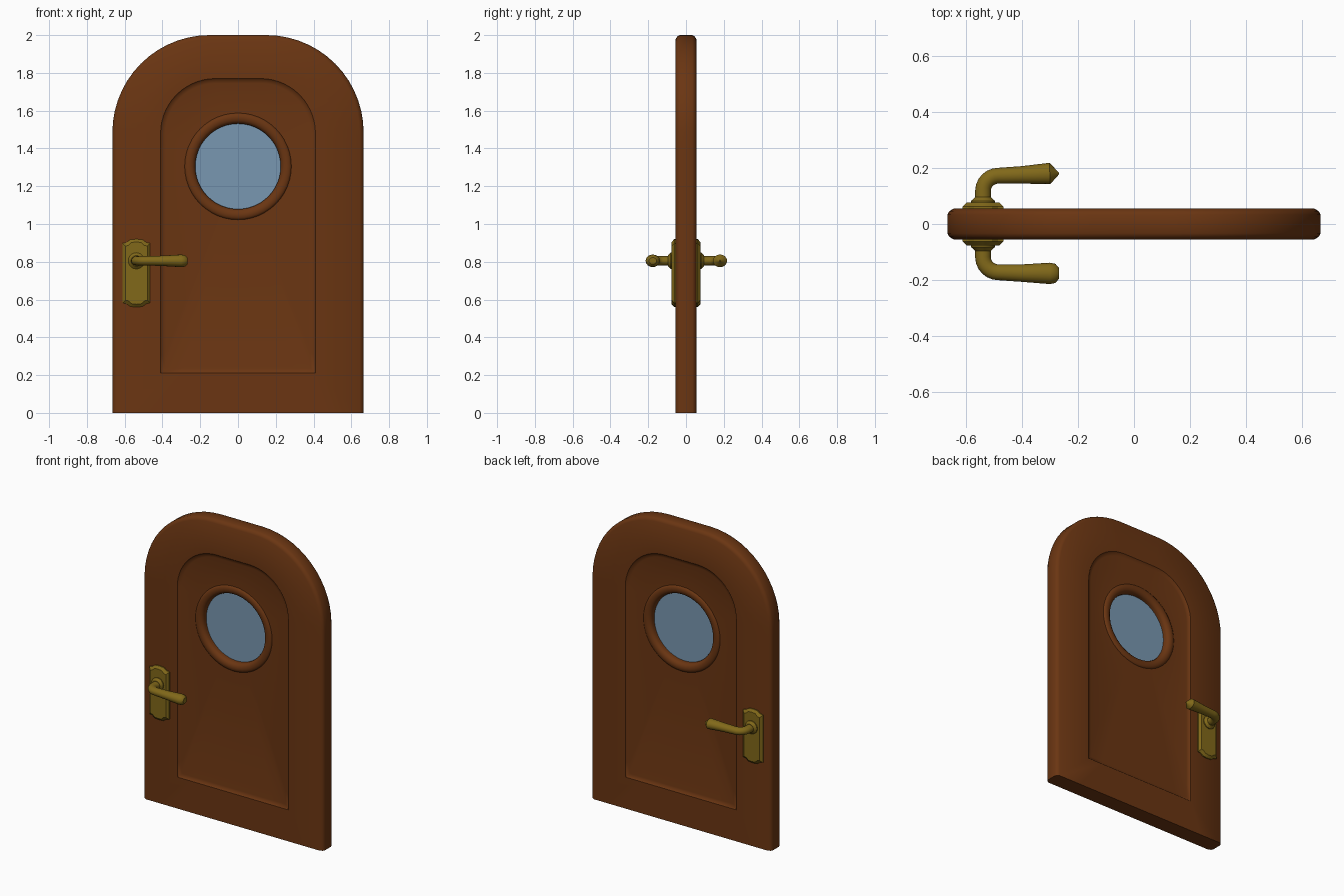
import bpy, bmesh, math
from mathutils import Vector

if "Cube" in bpy.data.objects:
    bpy.data.objects.remove(bpy.data.objects["Cube"])


def material(name, rgb):
    m = bpy.data.materials.new(name)
    m.diffuse_color = (*rgb, 1)
    m.use_nodes = True
    m.node_tree.nodes["Principled BSDF"].inputs["Base Color"].default_value = m.diffuse_color
    return m


WOOD = material("brown wood", (0.145, 0.036, 0.006))
BRASS = material("aged brass", (0.22, 0.14, 0.01))
GLASS = material("blue grey glass", (0.19, 0.31, 0.44))


def loft(name, rings, mat, closed=False, angle=35):
    """Skin equal-length rings of points; cap the ends or close into a loop."""
    bm = bmesh.new()
    loops = [[bm.verts.new(p) for p in r] for r in rings]
    n = len(loops[0])
    pairs = list(zip(loops, loops[1:]))
    if closed:
        pairs.append((loops[-1], loops[0]))
    for a, b in pairs:
        for i in range(n):
            j = (i + 1) % n
            bm.faces.new((a[i], a[j], b[j], b[i]))
    if not closed:
        bm.faces.new(loops[0])
        bm.faces.new(loops[-1])
    bmesh.ops.recalc_face_normals(bm, faces=bm.faces)
    me = bpy.data.meshes.new(name)
    bm.to_mesh(me)
    bm.free()
    ob = bpy.data.objects.new(name, me)
    bpy.context.collection.objects.link(ob)
    me.materials.append(mat)
    bpy.context.view_layer.objects.active = ob
    ob.select_set(True)
    bpy.ops.object.shade_smooth_by_angle(angle=math.radians(angle))
    ob.select_set(False)
    return ob


def arch(w, bottom, top, r, y):
    """Outline with straight sides and rounded upper corners."""
    def line(a, b, n):
        return [(a[0] + (b[0] - a[0]) * i / n, a[1] + (b[1] - a[1]) * i / n) for i in range(n)]
    spring = top - r
    pts = line((-w, bottom), (w, bottom), 8) + line((w, bottom), (w, spring), 14)
    corner = [(w - r + r * math.cos(t), spring + r * math.sin(t))
              for t in (math.pi / 2 * i / 14 for i in range(15))]
    pts += corner + [(0, top)] + [(-x, z) for x, z in reversed(corner)]
    pts += line((-w, spring), (-w, bottom), 14)[1:]
    return [Vector((x, y, z)) for x, z in pts]


WIN = 1.305


def circle_like(outline, r, y):
    """Circle around the window centre, matched to an outline by angle."""
    out = []
    for p in outline:
        t = math.atan2(p.z - WIN, p.x)
        out.append(Vector((r * math.cos(t), y, WIN + r * math.sin(t))))
    return out


def half_door(s):
    """Rings from the outer edge to the window opening on one face."""
    inner = arch(0.384, 0.236, 1.745, 0.265, 0.043 * s)
    return [arch(0.665, 0, 2.0, 0.515, 0.033 * s),
            arch(0.658, 0, 1.993, 0.508, 0.046 * s),
            arch(0.643, 0, 1.978, 0.493, 0.055 * s),
            arch(0.41, 0.21, 1.77, 0.29, 0.055 * s),
            arch(0.402, 0.218, 1.762, 0.283, 0.047 * s),
            inner,
            circle_like(inner, 0.265, 0.043 * s)]


# Door slab with recessed panels on both faces and a round opening
loft("door_slab", half_door(-1) + half_door(1)[::-1], WOOD, closed=True)


def lathe(name, profile, centre, mat, n=48, closed=False, angle=35):
    """Revolve (radius, y) points around a y axis."""
    rings = [[Vector((centre[0] + r * math.cos(2 * math.pi * i / n), y,
                      centre[1] + r * math.sin(2 * math.pi * i / n))) for i in range(n)]
             for r, y in profile]
    return loft(name, rings, mat, closed, angle)


# Rounded window frame and its pane
front = [(0.283, -0.042), (0.281, -0.047), (0.272, -0.053), (0.258, -0.055),
         (0.243, -0.052), (0.231, -0.043), (0.226, -0.030)]
lathe("window_frame", front + [(r, -y) for r, y in reversed(front)], (0, WIN), WOOD, closed=True)
lathe("window_pane", [(0.235, -0.012), (0.235, 0.012)], (0, WIN), GLASS)

HX, HZ = -0.538, 0.805


def plate_ring(inset, y):
    """Escutcheon outline with stepped, bowed ends."""
    w, h = 0.073 - inset, 0.158 - inset
    quarter = [(w, h), (w * 0.72, h + 0.004), (w * 0.45, h + 0.019), (0, h + 0.022)]
    top = quarter + [(-x, z) for x, z in quarter[-2::-1]]
    pts = top + [(-x, -z) for x, z in top]
    return [Vector((HX + x, y, 0.74 + z)) for x, z in pts]


def lever(name, s, tip):
    """Swept tube: out of the door, around a bend, then a swelling grip."""
    cy = 0.172
    path = [(HX, 0.06, 0.028), (HX, 0.118, 0.028)]
    for i in range(1, 7):
        t = math.pi / 2 * i / 6
        path.append((HX + 0.054 * (1 - math.cos(t)), 0.118 + 0.054 * math.sin(t), 0.028))
    path += [(-0.40, cy + 0.003, 0.031)] + tip
    rings = []
    for i, (x, y, r) in enumerate(path):
        a, b = path[max(i - 1, 0)], path[min(i + 1, len(path) - 1)]
        d = Vector((b[0] - a[0], b[1] - a[1], 0)).normalized()
        side = Vector((-d.y, d.x, 0))
        ring = []
        for k in range(16):
            t = 2 * math.pi * k / 16
            p = Vector((x, y, HZ)) + side * r * math.cos(t) + Vector((0, 0, 0.88 * r * math.sin(t)))
            ring.append(Vector((p.x, p.y * s, p.z)))
        rings.append(ring)
    loft(name, rings, BRASS, angle=40)


# Handle set on each face; the two grips end in different tips
tips = {"front": [(-0.300, 0.176, 0.038), (-0.280, 0.176, 0.034), (-0.268, 0.176, 0.020)],
        "back": [(-0.300, 0.180, 0.038), (-0.268, 0.180, 0.004)]}
for side, s in (("front", -1), ("back", 1)):
    loft(side + "_handle_plate",
         [plate_ring(0, 0.05 * s), plate_ring(0, 0.062 * s), plate_ring(0.015, 0.076 * s)],
         BRASS, angle=25)
    lathe(side + "_handle_collar",
          [(0.043, 0.07 * s), (0.043, 0.082 * s), (0.036, 0.088 * s), (0.028, 0.096 * s)],
          (HX, HZ), BRASS, n=24)
    lever(side + "_handle_lever", s, tips[side])
